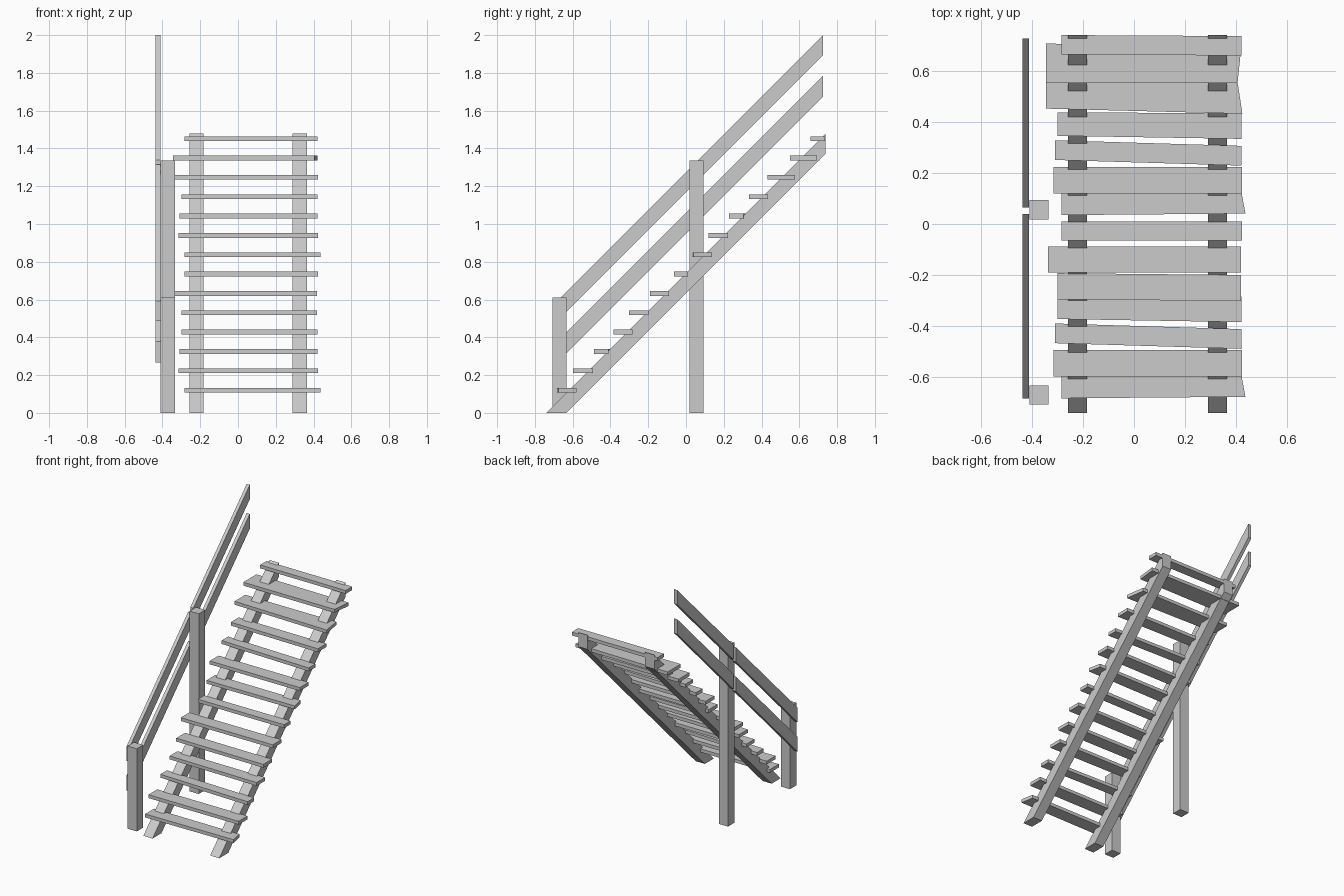
import bpy
import bmesh

cube = bpy.data.objects.get("Cube")
if cube:
    bpy.data.objects.remove(cube, do_unlink=True)

wood = bpy.data.materials.new("grey_wood")
wood.use_nodes = True
wood.diffuse_color = (0.6, 0.6, 0.6, 1)
wood.node_tree.nodes["Principled BSDF"].inputs["Base Color"].default_value = wood.diffuse_color


def prism(name, outline, offset):
    """Extrude a closed 3D outline along an offset vector."""
    bm = bmesh.new()
    face = bm.faces.new([bm.verts.new(p) for p in outline])
    extruded = bmesh.ops.extrude_face_region(bm, geom=[face])["geom"]
    moved = [v for v in extruded if isinstance(v, bmesh.types.BMVert)]
    bmesh.ops.translate(bm, verts=moved, vec=offset)
    bmesh.ops.recalc_face_normals(bm, faces=bm.faces)
    mesh = bpy.data.meshes.new(name)
    bm.to_mesh(mesh)
    bm.free()
    mesh.materials.append(wood)
    obj = bpy.data.objects.new(name, mesh)
    bpy.context.collection.objects.link(obj)
    return obj


def side_profile(name, left, width, points):
    return prism(name, [(left, y, z) for y, z in points], (width, 0, 0))


RISE = 0.1024        # the flight climbs at 45 degrees
FIRST_TREAD = 0.108
THICKNESS = 0.025
POST = 0.075
END = 0.739

# Sloping stringers, cut flat on the ground and plumb at the top
for side, left in (("right", -0.258), ("left", 0.289)):
    side_profile(side + "_stringer", left, POST,
                 [(-END, 0), (-0.634, 0), (END, END + 0.634), (END, END * 2)])

# Handrail posts
for name, front, height in (("front_post", -0.707, 0.612), ("middle_post", 0.018, 1.335)):
    back = front + POST
    side_profile(name, -0.409, POST,
                 [(front, 0), (back, 0), (back, height), (front, height)])

# Two rails, each in two lengths with a gap at the middle post
for rail, low, high in (("handrail", 1.168, 1.275), ("mid_rail", 0.949, 1.059)):
    for part, start, stop in (("lower", -0.682, 0.04), ("upper", 0.064, 0.725)):
        side_profile(part + "_" + rail, -0.436, 0.025,
                     [(start, start + low), (stop, stop + low),
                      (stop, stop + high), (start, start + high)])


def tread(level, left, right, front, depth, skew=0, flare=0, right_depth=None):
    """Uneven board: skew shifts its right end in y, flare shifts its back right corner in x."""
    y = front + RISE * level
    z = FIRST_TREAD + RISE * level
    back_right = y + skew + (right_depth or depth)
    prism("tread_%d" % (level + 1),
          [(left, y, z), (right, y + skew, z),
           (right + flare, back_right, z), (left, y + depth, z)],
          (0, 0, THICKNESS))


# Seven board shapes, the first four used again higher up
boards = [
    (-0.283, 0.436, -0.682, 0.104, 0.006, -0.018, 0.096),
    (-0.315, 0.423, -0.700, 0.104),
    (-0.310, 0.420, -0.671, 0.077, -0.022),
    (-0.300, 0.421, -0.679, 0.092, -0.012, 0, 0.1),
    (-0.300, 0.418, -0.704, 0.102, -0.007),
    (-0.336, 0.418, -0.702, 0.101),
    (-0.283, 0.423, -0.679, 0.075),
]
for level in range(11):
    tread(level, *boards[level % len(boards)])

# Odd boards at the top of the flight
tread(11, -0.344, 0.424, -0.675, 0.125, -0.020, -0.022, 0.145)
tread(12, -0.344, 0.405, -0.676, 0.153, -0.002, 0.015, 0.143)
tread(13, -0.283, 0.421, -0.668, 0.076, -0.004)
